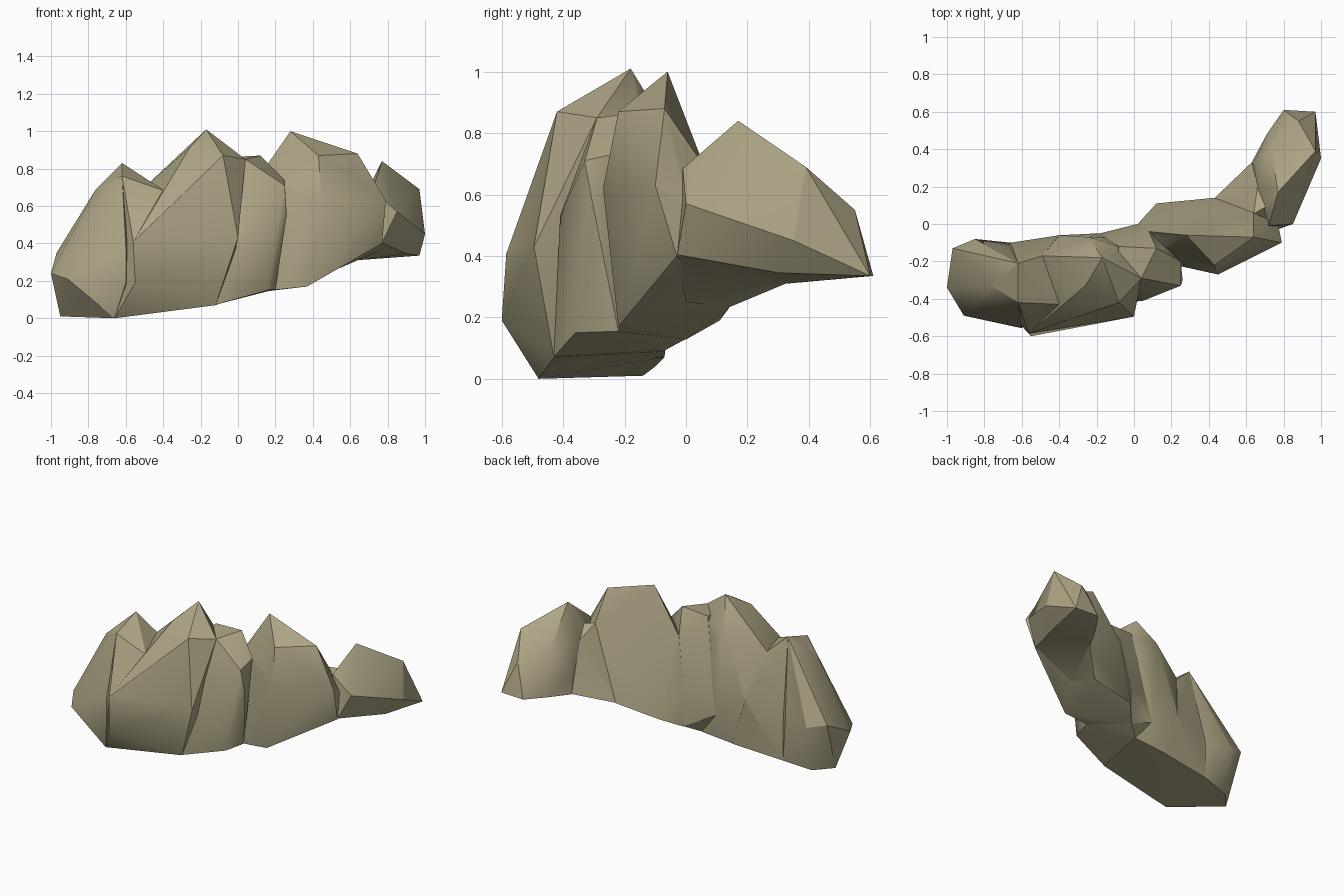
import bpy, bmesh, math

stone = bpy.data.materials.new("khaki_stone")
stone.diffuse_color = (0.42, 0.375, 0.235, 1)


def crag(name, points):
    """One faceted block of rock: the hull around its corner points."""
    bm = bmesh.new()
    verts = [bm.verts.new(p) for p in points]
    res = bmesh.ops.convex_hull(bm, input=verts)
    junk = {v for v in res["geom_interior"] + res["geom_unused"]
            if isinstance(v, bmesh.types.BMVert)}
    bmesh.ops.delete(bm, geom=list(junk), context='VERTS')
    bmesh.ops.recalc_face_normals(bm, faces=bm.faces[:])
    mesh = bpy.data.meshes.new(name)
    bm.to_mesh(mesh)
    bm.free()
    mesh.materials.append(stone)
    ob = bpy.data.objects.new(name, mesh)
    bpy.context.collection.objects.link(ob)
    return ob


# Left tip: low end facets
tip = crag("left_tip", [
    (-1, -.34, .24), (-.97, -.13, .35), (-.85, -.08, .32), (-.95, -.25, .01),
    (-.85, -.14, .01), (-.91, -.49, .21), (-.66, -.48, 0), (-.60, -.557, .19),
    (-.60, -.555, .38), (-.76, -.33, .69), (-.62, -.42, .76), (-.62, -.21, .83),
    (-.5, -.25, .6), (-.66, -.10, .04), (-.5, -.3, .1), (-.5, -.15, .3)])

# Left shoulder with its small summit
shoulder = crag("left_shoulder", [
    (-.66, -.48, 0), (-.55, -.60, .19), (-.56, -.585, .41), (-.62, -.42, .76),
    (-.62, -.21, .83), (-.39, -.43, .68), (-.49, -.17, .71), (-.40, -.06, .40),
    (-.30, -.07, .07), (-.12, -.43, .07), (-.66, -.10, .04), (-.7, -.2, .3),
    (-.66, -.10, .3)])

# Tall central crag
middle = crag("central_crag", [
    (-.55, -.60, .19), (-.56, -.584, .41), (-.66, -.48, .004), (-.39, -.43, .68),
    (-.49, -.17, .71), (-.26, -.33, .91), (-.17, -.18, 1.01), (-.08, -.42, .87),
    (.04, -.29, .85), (0, -.495, .43), (-.12, -.43, .07), (-.08, -.12, .82),
    (-.24, -.07, .83), (-.19, -.05, .24), (-.07, -.07, .09), (-.30, -.07, .072),
    (-.4, -.06, .39)])

# Narrow step between the two big crags
step = crag("step_crag", [
    (.04, -.29, .85), (.12, -.13, .87), (-.08, -.12, .86), (-.1, -.25, .84),
    (.25, -.33, .71), (.25, -.20, .74), (.05, -.41, .53), (-.12, -.43, .072),
    (.16, -.36, .15), (.20, -.22, .155), (.08, -.04, .72), (.02, 0, .37),
    (.02, 0, .13), (-.07, -.07, .092), (-.19, -.052, .24), (.26, -.30, .55)])

# Broad right crag
right = crag("right_crag", [
    (.28, -.06, 1.0), (.43, -.22, .87), (.64, -.07, .88), (.45, -.27, .62),
    (.37, -.22, .17), (.20, -.215, .152), (.16, -.13, .72), (.08, -.04, .71),
    (.79, -.10, .63), (.77, -.03, .40), (.12, .11, .19), (.43, .14, .23),
    (.64, .06, .69), (.02, 0, .37), (.02, 0, .128), (.77, 0, .57)])

# Saddle joining the right crag to the far one
saddle = crag("saddle", [
    (.43, .138, .232), (.64, .055, .69), (.66, .20, .62), (.63, .33, .312),
    (.768, -.03, .402), (.72, .1, .68), (.85, .25, .4), (.5, 0, .25),
    (.6, -.03, .6)])

# Far crag that turns toward the back
end = crag("end_crag", [
    (.77, .17, .84), (.97, .39, .69), (1.0, .35, .45), (.97, .60, .335),
    (.88, .55, .55), (.80, .61, .335), (.71, .48, .325), (.63, .33, .31),
    (.90, .30, .345), (.85, 0, .57), (.77, -.028, .404), (.66, .20, .625),
    (.73, .42, .61), (.64, .32, .45), (.72, -.01, .685)])

# Weld the crags into one continuous outcrop
parts = [shoulder, middle, step, right, saddle, end]
for p in parts:
    mod = tip.modifiers.new("weld_" + p.name, 'BOOLEAN')
    mod.operation = 'UNION'
    mod.solver = 'EXACT'
    mod.object = p
bpy.context.view_layer.update()
dg = bpy.context.evaluated_depsgraph_get()
solid = bpy.data.meshes.new_from_object(tip.evaluated_get(dg))
tip.modifiers.clear()
tip.data = solid
tip.name = "rock_outcrop"
for p in parts:
    bpy.data.objects.remove(p)

# Soften gentle folds, keep the hard breaks
bpy.context.view_layer.objects.active = tip
tip.select_set(True)
bpy.ops.object.shade_smooth_by_angle(angle=math.radians(29))
